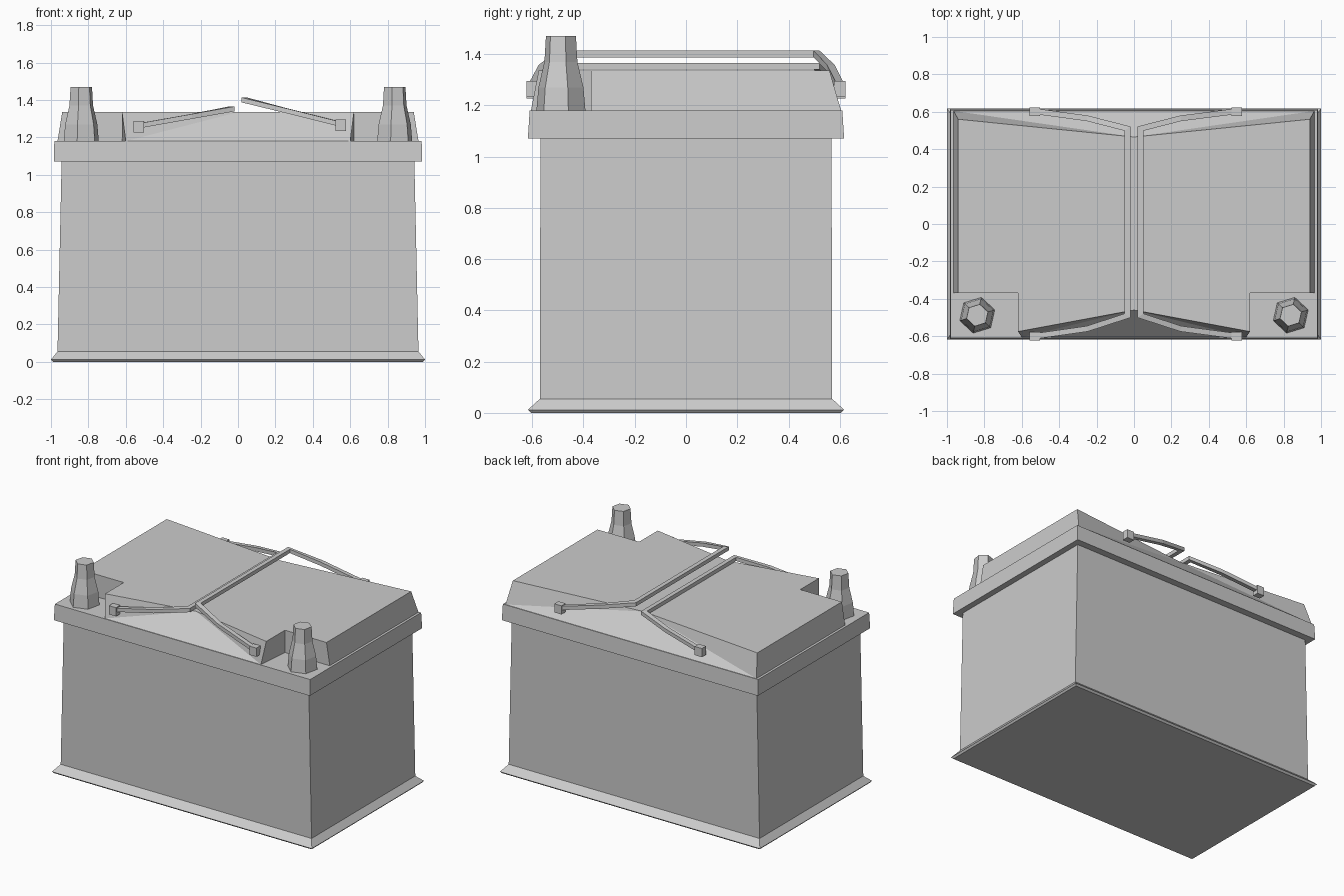
import bpy, bmesh
from math import cos, sin, pi
from mathutils import Vector

if "Cube" in bpy.data.objects:
    bpy.data.objects.remove(bpy.data.objects["Cube"])


def finish(name, bm):
    bmesh.ops.recalc_face_normals(bm, faces=bm.faces)
    me = bpy.data.meshes.new(name)
    bm.to_mesh(me)
    bm.free()
    ob = bpy.data.objects.new(name, me)
    bpy.context.collection.objects.link(ob)
    return ob


def loft(name, rings, bottom=True, top=True):
    bm = bmesh.new()
    vs = [[bm.verts.new(p) for p in r] for r in rings]
    n = len(vs[0])
    for a, b in zip(vs, vs[1:]):
        for i in range(n):
            j = (i + 1) % n
            bm.faces.new((a[i], a[j], b[j], b[i]))
    if bottom:
        bm.faces.new(vs[0][::-1])
    if top:
        bm.faces.new(vs[-1])
    return finish(name, bm)


def rect(x, y, z):
    return [(-x, -y, z), (x, -y, z), (x, y, z), (-x, y, z)]


# Case with flared foot
loft("case", [rect(0.99, 0.605, 0), rect(1.0, 0.617, 0.012),
              rect(0.965, 0.57, 0.055), rect(0.943, 0.568, 1.07)], top=False)

# Overhanging lid rim
loft("lid_rim", [rect(0.943, 0.568, 1.07), rect(0.985, 0.617, 1.07),
                 rect(0.982, 0.61, 1.18)], bottom=False)

# Raised cover: corner notches for the terminals, creased at the handle ends
half_low = [(0.6, -0.605), (0.62, -0.37), (0.965, -0.37), (0.965, 0.605)]
half_top = [(0.62, -0.575), (0.62, -0.37), (0.94, -0.37), (0.94, 0.56)]


def outline(half, front, back, z):
    right = [(0, front)] + half + [(0, back)]
    return [(x, y, z) for x, y in right + [(-x, y) for x, y in reversed(half)]]


bm = bmesh.new()
low = [bm.verts.new(p) for p in outline(half_low, -0.605, 0.605, 1.18)]
top = [bm.verts.new(p) for p in outline(half_top, -0.46, 0.465, 1.335)]
n = len(low)
mid = n // 2
for i in range(n):
    j = (i + 1) % n
    if i in (0, mid):            # crease starts at a centre point
        tris = ((low[i], low[j], top[i]), (low[j], top[j], top[i]))
    elif j in (0, mid):          # crease ends at a centre point
        tris = ((low[i], low[j], top[j]), (low[i], top[j], top[i]))
    else:
        tris = ((low[i], low[j], top[j], top[i]),)
    for f in tris:
        bm.faces.new(f)
bm.faces.new(top)
finish("raised_cover", bm)

# Faceted terminal posts
for side, label in ((-1, "left"), (1, "right")):
    rings = []
    for z, r, dx in ((1.18, 0.098, 0), (1.27, 0.09, 0), (1.37, 0.066, 0), (1.47, 0.06, 0)):
        rings.append([(side * 0.838 + r * cos(k * pi / 3 + 0.3),
                       -0.488 + r * sin(k * pi / 3 + 0.3), z) for k in range(6)])
    loft(label + "_terminal_post", rings)


# Folding handles: one long bar with an arm at each end
def handle(name, path, w, h):
    pts = [Vector(p) for p in path]
    rings = []
    for i, p in enumerate(pts):
        d1 = (pts[max(i, 1)] - pts[max(i, 1) - 1]).xy.normalized()
        k = min(i, len(pts) - 2)
        d2 = (pts[k + 1] - pts[k]).xy.normalized()
        t = (d1 + d2).normalized()
        s = Vector((t.y, -t.x, 0)) * w / max(0.5, t.dot(d1))
        u = Vector((0, 0, h))
        rings.append([p - s - u, p + s - u, p + s + u, p - s + u])
    loft(name, rings)


def knob(name, loc, size):
    bm = bmesh.new()
    bmesh.ops.create_cube(bm, size=1)
    for v in bm.verts:
        v.co = Vector(loc) + Vector([a * b for a, b in zip(v.co, size)])
    finish(name, bm)


for label, s, zbar, zmid, xend, zend in (("left", -1, 1.352, 1.312, 0.53, 1.262),
                                         ("right", 1, 1.4, 1.345, 0.55, 1.27)):
    xb = 0.035 * s
    path = [(s * xend, -0.6, zend), (s * 0.25, -0.56, zmid), (xb, -0.49, zbar),
            (xb, 0.51, zbar), (s * 0.25, 0.565, zmid), (s * xend, 0.603, zend)]
    handle(label + "_handle", path, 0.015, 0.013)
    for y, end in ((-0.6, "front"), (0.6, "back")):
        knob(f"{label}_handle_{end}_knob", (s * xend, y, zend - 0.005), (0.055, 0.045, 0.06))
